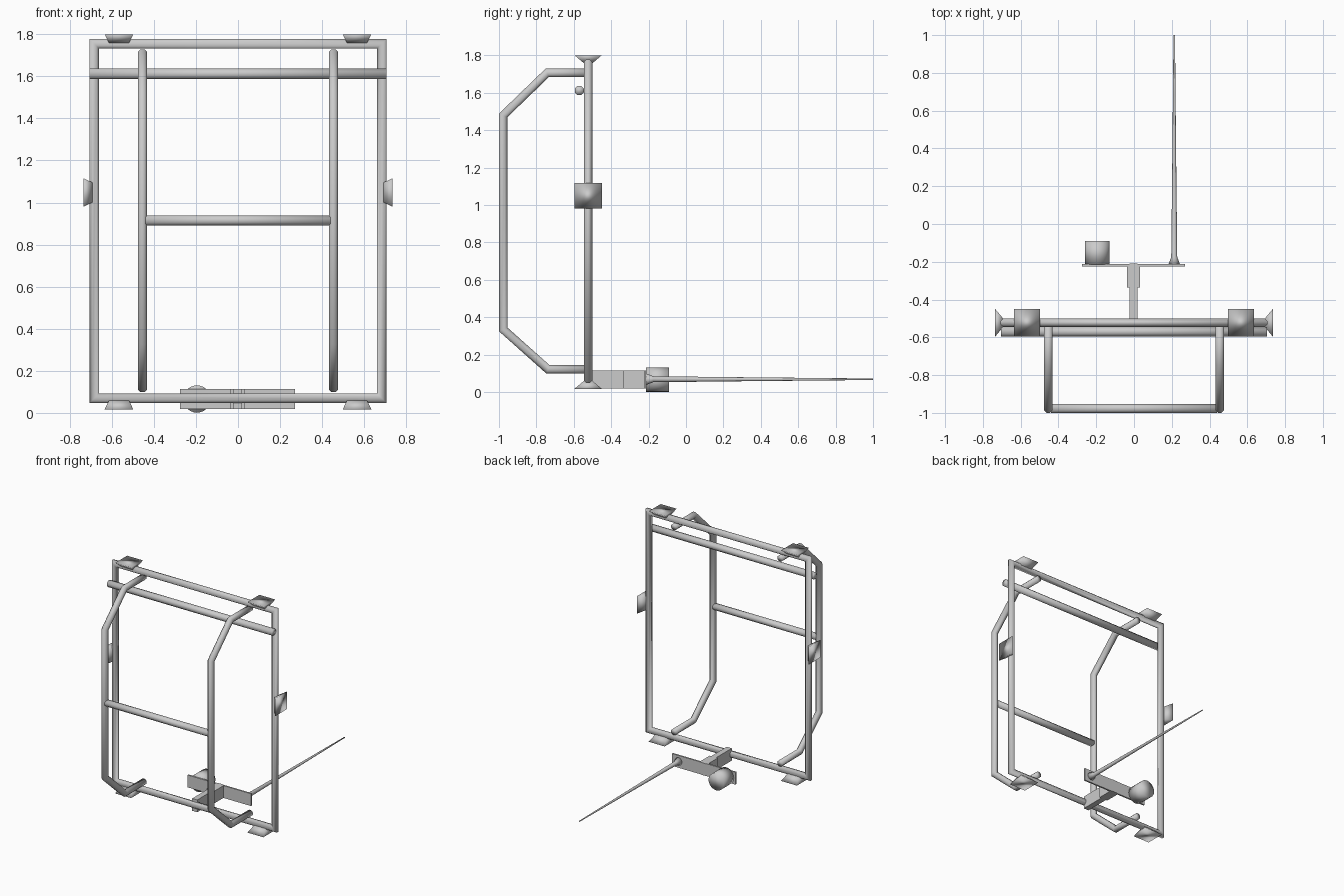
import bpy, bmesh, math
from mathutils import Vector

if "Cube" in bpy.data.objects:
    bpy.data.objects.remove(bpy.data.objects["Cube"])

SIDES = 8


def finish(name, bm, smooth=True):
    bmesh.ops.recalc_face_normals(bm, faces=bm.faces[:])
    for f in bm.faces:
        f.smooth = smooth
    me = bpy.data.meshes.new(name)
    bm.to_mesh(me)
    bm.free()
    ob = bpy.data.objects.new(name, me)
    bpy.context.collection.objects.link(ob)
    return ob


def tube(name, path, normal, r=0.0225, sides=SIDES, closed=False):
    """Mitred tube along a planar path; r is the half width across flats."""
    pts, n = [Vector(p) for p in path], Vector(normal)
    bm, rings, c = bmesh.new(), [], len(path)
    rad = r / math.cos(math.pi / sides)
    for i, p in enumerate(pts):
        a = (p - pts[i - 1]).normalized() if closed or i > 0 else None
        b = (pts[(i + 1) % c] - p).normalized() if closed or i < c - 1 else None
        a, b = a or b, b or a
        side = n.cross(a) + n.cross(b)
        side = side * 2 / side.length_squared
        ring = []
        for k in range(sides):
            t = 2 * math.pi * (k + 0.5) / sides
            ring.append(bm.verts.new(p + rad * (math.cos(t) * side + math.sin(t) * n)))
        rings.append(ring)
    for i in range(c if closed else c - 1):
        q, s = rings[i], rings[(i + 1) % c]
        for k in range(sides):
            j = (k + 1) % sides
            bm.faces.new((q[k], q[j], s[j], s[k]))
    if not closed:
        bm.faces.new(rings[0])
        bm.faces.new(rings[-1])
    return finish(name, bm)


def box(name, x0, x1, y0, y1, z0, z1):
    bm = bmesh.new()
    bmesh.ops.create_cube(bm, size=1)
    for v in bm.verts:
        v.co = ((x0 + x1) / 2 + v.co.x * (x1 - x0), (y0 + y1) / 2 + v.co.y * (y1 - y0),
                (z0 + z1) / 2 + v.co.z * (z1 - z0))
    return finish(name, bm, False)


def pad(name, base, out, along):
    """Flared foot: narrow rectangle at the frame, wide square outside."""
    base, out, along = Vector(base), Vector(out), Vector(along)
    y = Vector((0, 1, 0))
    bm = bmesh.new()
    lo, hi = [
        [bm.verts.new(base + out * h + along * (u * sx) + y * (w * sy))
         for u, w in ((-1, -1), (1, -1), (1, 1), (-1, 1))]
        for h, sx, sy in ((0, 0.047, 0.022), (0.043, 0.068, 0.073))]
    for k in range(4):
        j = (k + 1) % 4
        bm.faces.new((lo[k], lo[j], hi[j], hi[k]))
    bm.faces.new(lo)
    bm.faces.new(hi)
    return finish(name, bm)


def lathe_y(name, x, z, prof, sides):
    """Stack of (y, radius) rings around a front-to-back axis."""
    bm = bmesh.new()
    rings = [[bm.verts.new((x + r * math.cos(2 * math.pi * k / sides), y,
                            z + r * math.sin(2 * math.pi * k / sides)))
              for k in range(sides)] for y, r in prof]
    for q, s in zip(rings, rings[1:]):
        for k in range(sides):
            j = (k + 1) % sides
            bm.faces.new((q[k], q[j], s[j], s[k]))
    bm.faces.new(rings[0])
    bm.faces.new(rings[-1])
    return finish(name, bm)


# Main rectangular frame
FY = -0.523
tube("main_frame", [(-0.683, FY, 0.07), (0.683, FY, 0.07), (0.683, FY, 1.755), (-0.683, FY, 1.755)],
     (0, 1, 0), closed=True)

# Cross bars
tube("upper_cross_bar", [(-0.705, -0.57, 1.612), (0.705, -0.57, 1.612)], (0, 1, 0), r=0.0245)
tube("middle_cross_bar", [(-0.44, -0.977, 0.915), (0.44, -0.977, 0.915)], (0, 1, 0), r=0.0235)

for s, tag in ((-1, "left"), (1, "right")):
    # Bent side rails
    x = s * 0.454
    tube("side_rail_" + tag, [(x, y, z) for y, z in (
        (-0.50, 1.706), (-0.742, 1.706), (-0.978, 1.478), (-0.978, 0.335),
        (-0.738, 0.121), (-0.50, 0.121))], (1, 0, 0))
    # Flared pads on the top, bottom and side
    pad("top_pad_" + tag, (s * 0.566, FY, 1.757), (0, 0, 1), (1, 0, 0))
    pad("bottom_pad_" + tag, (s * 0.566, FY, 0.06), (0, 0, -1), (1, 0, 0))
    pad("side_pad_" + tag, (s * 0.692, FY, 1.048), (s, 0, 0), (0, 0, 1))

# Arm, its clamp and the mounting plate
box("mount_arm", -0.024, 0.019, -0.525, -0.21, 0.019, 0.114)
box("arm_clamp", -0.036, 0.033, -0.335, -0.215, 0.019, 0.114)
box("mount_plate", -0.275, 0.27, -0.225, -0.213, 0.019, 0.114)

# Round sensor and tapered aerial
lathe_y("round_sensor", -0.195, 0.066, [(-0.215, 0.065), (-0.09, 0.065)], 24)
lathe_y("aerial", 0.213, 0.068, [(-0.215, 0.031), (-0.175, 0.016), (0.27, 0.011),
                                 (0.68, 0.007), (1.0, 0.004)], 12)
